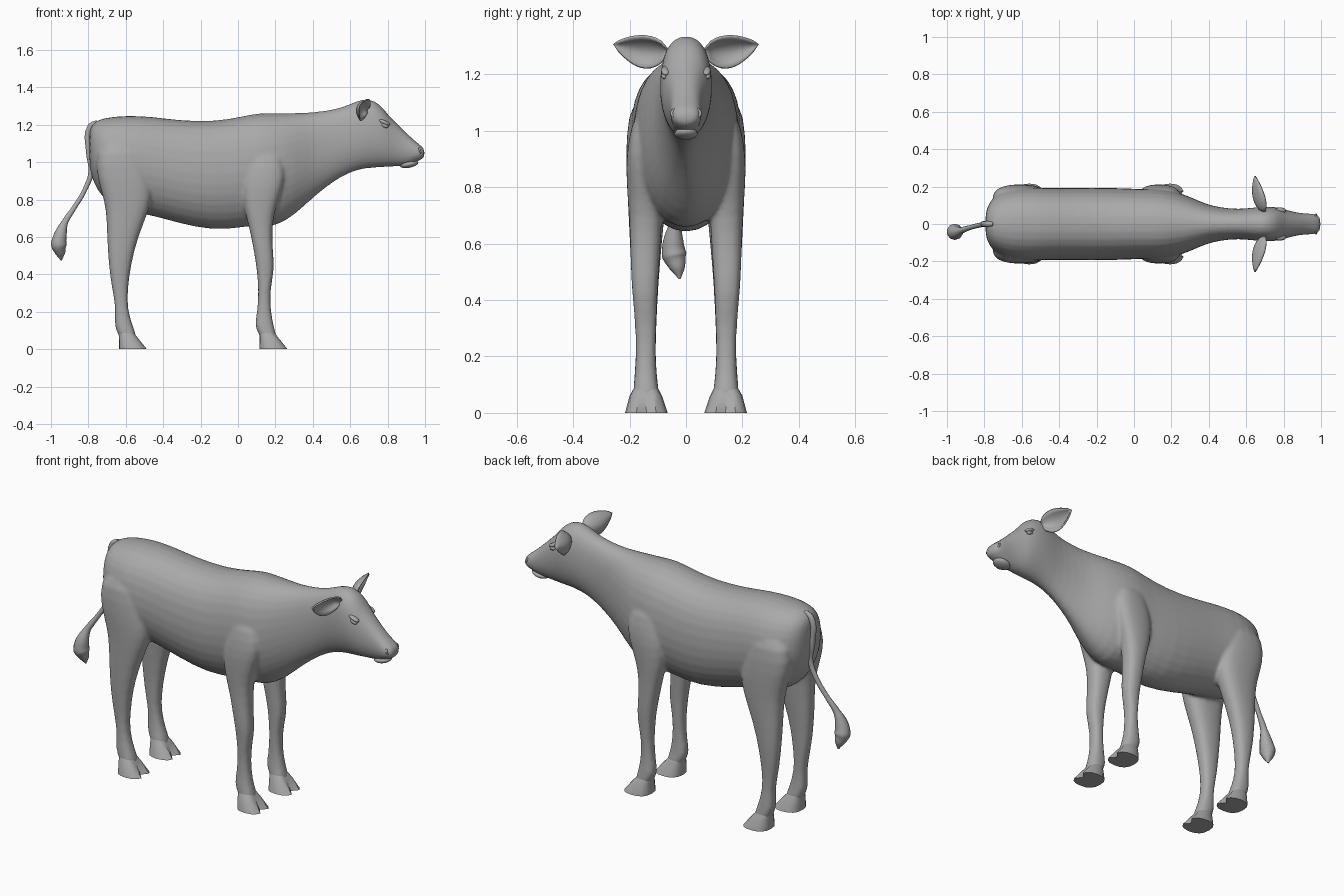
import bpy, bmesh, math
from mathutils import Vector

if "Cube" in bpy.data.objects:
    bpy.data.objects.remove(bpy.data.objects["Cube"], do_unlink=True)

hide = bpy.data.materials.new("grey hide")
hide.use_nodes = True
hide.diffuse_color = (0.4, 0.4, 0.4, 1)
hide.node_tree.nodes["Principled BSDF"].inputs["Base Color"].default_value = hide.diffuse_color

SIDES = 16


def signed_power(value, power):
    return math.copysign(abs(value) ** power, value)


def loft(bm, rings):
    """Skin a list of closed rings of points and cap both ends."""
    loops = [[bm.verts.new(p) for p in ring] for ring in rings]
    for a, b in zip(loops, loops[1:]):
        for i in range(len(a)):
            j = (i + 1) % len(a)
            bm.faces.new((a[i], a[j], b[j], b[i]))
    bm.faces.new(loops[0])
    bm.faces.new(loops[-1])


def upright_ring(x, top, bottom, width):
    """Cross-section of the trunk: squarer above, rounder below."""
    ring = []
    for i in range(SIDES):
        angle = math.tau * i / SIDES
        c, s = math.cos(angle), math.sin(angle)
        power = 0.85 if s > 0 else 1
        ring.append((x, width * signed_power(c, power),
                     (top + bottom) / 2 + (top - bottom) / 2 * signed_power(s, power)))
    return ring


def level_ring(z, back, front, inner, outer, side, cleft=0):
    """Horizontal cross-section of a leg, with an optional cleft at the toe."""
    ring = []
    for i in range(SIDES):
        angle = math.tau * i / SIDES
        x = (back + front) / 2 + (front - back) / 2 * signed_power(math.cos(angle), 0.8)
        y = (inner + outer) / 2 + (outer - inner) / 2 * signed_power(math.sin(angle), 0.8)
        ring.append((x - (cleft if i == 0 else 0), side * y, z))
    return ring


def finish(name, bm):
    bmesh.ops.recalc_face_normals(bm, faces=bm.faces)
    mesh = bpy.data.meshes.new(name)
    bm.to_mesh(mesh)
    bm.free()
    obj = bpy.data.objects.new(name, mesh)
    bpy.context.collection.objects.link(obj)
    mesh.materials.append(hide)
    return obj


def smooth(obj, degrees=40):
    bpy.ops.object.select_all(action="DESELECT")
    obj.select_set(True)
    bpy.context.view_layer.objects.active = obj
    bpy.ops.object.shade_smooth_by_angle(angle=math.radians(degrees))


def mirror(obj):
    modifier = obj.modifiers.new("mirror", "MIRROR")
    modifier.use_axis = (False, True, False)


# Trunk, neck and head stations: x, top, bottom, half width
TRUNK = [
    (-.795, 1.16, 1.0, .04), (-.785, 1.2, .92, .10), (-.75, 1.232, .84, .15),
    (-.69, 1.245, .77, .185), (-.6, 1.255, .73, .205), (-.46, 1.25, .71, .195),
    (-.33, 1.23, .67, .197), (-.13, 1.222, .625, .2), (.02, 1.25, .645, .19),
    (.11, 1.27, .655, .195), (.2, 1.268, .645, .185), (.3, 1.268, .71, .15),
    (.38, 1.27, .785, .11), (.46, 1.277, .855, .09), (.56, 1.295, .925, .08),
    (.64, 1.335, .955, .09), (.7, 1.345, .965, .095), (.76, 1.315, .968, .093),
    (.8, 1.258, .972, .083), (.85, 1.208, .975, .066), (.91, 1.148, .98, .057),
    (.955, 1.107, 1.0, .057), (.985, 1.085, 1.015, .05), (.998, 1.065, 1.03, .03),
]

# Leg stations: height, back x, front x, inner y, outer y
FRONT_LEG = [
    (1.08, .06, .22, .08, .18), (.96, .04, .26, .08, .207), (.87, .02, .245, .09, .215),
    (.75, .03, .2, .085, .207), (.65, .06, .182, .085, .2), (.52, .085, .187, .095, .197),
    (.43, .1, .197, .1, .192), (.31, .11, .17, .105, .18), (.2, .103, .176, .108, .177),
    (.12, .085, .192, .102, .184), (.08, .115, .205, .095, .188), (.03, .125, .21, .095, .188),
]
HIND_LEG = [
    (1.12, -.74, -.52, .06, .195), (.98, -.77, -.48, .06, .214), (.85, -.735, -.45, .06, .213),
    (.75, -.705, -.47, .07, .207), (.6, -.702, -.535, .085, .2), (.45, -.692, -.572, .098, .192),
    (.33, -.676, -.588, .103, .18), (.22, -.652, -.593, .108, .177), (.12, -.665, -.56, .102, .184),
    (.08, -.637, -.545, .095, .188), (.03, -.63, -.54, .095, .188),
]

# One continuous skin for trunk, head and legs
bm = bmesh.new()
loft(bm, [upright_ring(*station) for station in TRUNK])
for stations in (FRONT_LEG, HIND_LEG):
    for side in (-1, 1):
        loft(bm, [level_ring(*station, side) for station in stations])
body = finish("body_and_legs", bm)
body.modifiers.new("rounding", "SUBSURF").levels = 1
skin = body.modifiers.new("skin", "REMESH")
skin.mode = "VOXEL"
skin.voxel_size = 0.01
skin.use_smooth_shade = True
relax = body.modifiers.new("relax", "SMOOTH")
relax.factor = 0.5
relax.iterations = 4

# Cloven hooves
for name, heel in (("front_hooves", .115), ("hind_hooves", -.637)):
    bm = bmesh.new()
    loft(bm, [level_ring(z, heel, heel + length, inner, outer, 1, cleft)
              for z, length, inner, outer, cleft in (
                  (.1, .07, .105, .178, 0), (.06, .105, .085, .2, .01), (0, .155, .065, .216, .035))])
    hooves = finish(name, bm)
    smooth(hooves)
    mirror(hooves)

# Cupped, leaf-shaped ears
bm = bmesh.new()
root, tip = Vector((.7, .07, 1.28)), Vector((.648, .257, 1.305))
across, behind = Vector((.35, 0, .94)), Vector((-.9, -.35, .2))
ROWS, COLS = 10, 8
grid = []
for r in range(ROWS + 1):
    t = r / ROWS
    half = .014 * (1 - t) + .052 * math.sin(math.pi * t ** .85) ** .8
    row = []
    for c in range(COLS + 1):
        u = 2 * c / COLS - 1
        point = root.lerp(tip, t) + across * (half * u) + behind * (half * .65 * (1 - u * u))
        row.append(bm.verts.new(point - Vector((0, 0, .012 * math.sin(math.pi * t)))))
    grid.append(row)
for a, b in zip(grid, grid[1:]):
    for c in range(COLS):
        bm.faces.new((a[c], a[c + 1], b[c + 1], b[c]))
bmesh.ops.remove_doubles(bm, verts=bm.verts, dist=.0005)
ears = finish("ears", bm)
smooth(ears, 60)
shell = ears.modifiers.new("thickness", "SOLIDIFY")
shell.thickness = .008
shell.offset = 0
mirror(ears)


def ellipsoid(name, centre, radii, turn=0):
    bpy.ops.mesh.primitive_uv_sphere_add(segments=16, ring_count=10, location=centre)
    obj = bpy.context.object
    obj.name = name
    obj.scale = radii
    obj.rotation_euler = (0, turn, 0)
    bpy.ops.object.transform_apply(location=True, rotation=True, scale=True)
    obj.data.materials.append(hide)
    smooth(obj, 60)
    return obj


# Face details
mirror(ellipsoid("eyes", (.785, .077, 1.195), (.02, .011, .011), .3))
mirror(ellipsoid("brows", (.782, .072, 1.213), (.034, .016, .011), .4))
ellipsoid("lower_lip", (.915, 0, .99), (.05, .042, .02), -.2)

bpy.ops.mesh.primitive_torus_add(major_radius=.015, minor_radius=.005, major_segments=16,
                                 minor_segments=8, location=(.972, .036, 1.062),
                                 rotation=(.5, 1.2, .5))
nostrils = bpy.context.object
nostrils.name = "nostrils"
bpy.ops.object.transform_apply(location=True, rotation=True, scale=True)
nostrils.data.materials.append(hide)
smooth(nostrils, 60)
mirror(nostrils)

# Tail with a tuft: x, y, z, thickness
TAIL = [(-.75, 0, 1.215, .012), (-.79, 0, 1.19, .016), (-.797, 0, 1.05, .016), (-.785, 0, .95, .015),
        (-.82, -.005, .85, .013), (-.88, -.02, .75, .013), (-.925, -.035, .68, .018),
        (-.95, -.045, .61, .036), (-.958, -.042, .56, .044), (-.95, -.03, .515, .028),
        (-.945, -.022, .475, .004)]
curve = bpy.data.curves.new("tail", "CURVE")
curve.dimensions = "3D"
curve.bevel_depth = 1
curve.bevel_resolution = 3
curve.use_fill_caps = True
spline = curve.splines.new("BEZIER")
spline.bezier_points.add(len(TAIL) - 1)
for point, (x, y, z, thickness) in zip(spline.bezier_points, TAIL):
    point.co = (x, y, z)
    point.radius = thickness
    point.handle_left_type = point.handle_right_type = "AUTO"
spline.resolution_u = 5
curve.materials.append(hide)
bpy.context.collection.objects.link(bpy.data.objects.new("tail", curve))
